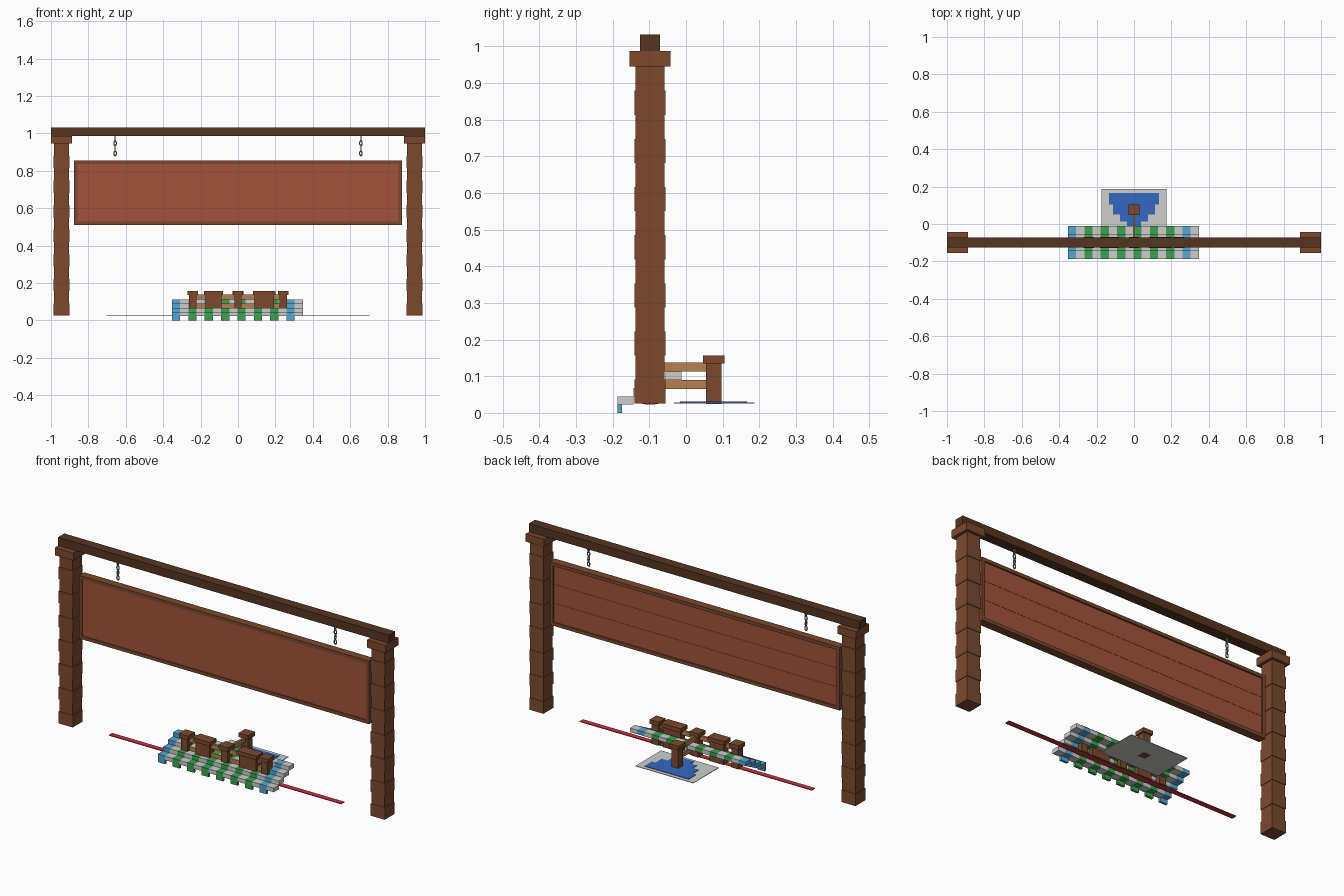
import bpy, bmesh
from mathutils import Matrix

if "Cube" in bpy.data.objects:
    bpy.data.objects.remove(bpy.data.objects["Cube"], do_unlink=True)


def material(name, rgb):
    lin = [(c / 255 / 12.92 if c < 11 else ((c / 255 + 0.055) / 1.055) ** 2.4) for c in rgb]
    m = bpy.data.materials.new(name)
    m.use_nodes = True
    m.diffuse_color = (*lin, 1)
    m.node_tree.nodes["Principled BSDF"].inputs["Base Color"].default_value = (*lin, 1)
    return m


BROWN = material("brown wood", (124, 73, 47))
DARK = material("dark brown wood", (86, 53, 33))
SIGN = material("red brown board", (162, 84, 60))
RAIL = material("tan wood", (182, 128, 80))
RED = material("red ribbon", (208, 48, 66))
GREY = material("light grey", (205, 205, 203))
GREEN = material("green", (62, 160, 84))
SKY = material("light blue", (88, 166, 208))
BLUE = material("deep blue", (52, 104, 192))
CHAIN = material("steel grey", (128, 132, 140))


def boxes(name, items):
    """One object from (x range, y range, z range, material) blocks."""
    bm = bmesh.new()
    mats = []
    for xr, yr, zr, mat in items:
        if mat not in mats:
            mats.append(mat)
        centre = [(r[0] + r[1]) / 2 for r in (xr, yr, zr)]
        size = [r[1] - r[0] for r in (xr, yr, zr)]
        before = set(bm.faces)
        bmesh.ops.create_cube(bm, size=1,
                              matrix=Matrix.Translation(centre) @ Matrix.Diagonal((*size, 1)))
        for f in set(bm.faces) - before:
            f.material_index = mats.index(mat)
    me = bpy.data.meshes.new(name)
    bm.to_mesh(me)
    bm.free()
    for m in mats:
        me.materials.append(m)
    ob = bpy.data.objects.new(name, me)
    bpy.context.collection.objects.link(ob)
    return ob


def around(c, half):
    return (c - half, c + half)


GY = -0.098          # depth of the gate line
BASE = 0.025

# Gate posts of stacked blocks, with caps
SEGMENTS = 14
step = 0.92 / SEGMENTS
for side, x in (("right", -0.943), ("left", 0.943)):
    blocks = []
    for i in range(SEGMENTS):
        half = 0.0425 if i % 2 == 0 else 0.04
        z = BASE + i * step
        blocks.append((around(x, half), around(GY, half), (z, z + step), BROWN))
    boxes(side + "_gate_post", blocks)
    boxes(side + "_post_cap", [(around(x, 0.056), around(GY, 0.056), (0.945, 0.987), BROWN)])

boxes("top_beam", [((-1, 1), around(GY, 0.027), (0.987, 1.032), DARK)])

# Hanging board: frame, three planks and a front panel
X, Z0, Z1, T = 0.876, 0.51, 0.855, 0.018
depth = around(GY, 0.022)
boxes("board_frame", [
    ((-X, X), depth, (Z0, Z0 + T), BROWN),
    ((-X, X), depth, (Z1 - T, Z1), BROWN),
    ((-X, -X + T), depth, (Z0 + T, Z1 - T), BROWN),
    ((X - T, X), depth, (Z0 + T, Z1 - T), BROWN)])
plank = (Z1 - Z0 - 2 * T) / 3
boxes("board_planks", [
    ((-X + T, X - T), (GY - 0.012, GY + 0.014),
     (Z0 + T + i * plank, Z0 + T + (i + 1) * plank - 0.001), SIGN) for i in range(3)])
boxes("board_front_panel", [((-X + T, X - T), (GY - 0.017, GY - 0.012), (Z0 + T, Z1 - T), SIGN)])

# Chains of alternating links
for side, x in (("right", -0.657), ("left", 0.657)):
    for i in range(4):
        bpy.ops.mesh.primitive_torus_add(
            major_segments=10, minor_segments=6, major_radius=0.009, minor_radius=0.0035,
            location=(x, GY, 0.893 + i * 0.027), rotation=(1.5708, 0, 1.5708 * (i % 2)))
        link = bpy.context.object
        link.scale = (0.8, 1.3, 1)
        link.name = f"{side}_chain_link_{i + 1}"
        link.data.materials.append(CHAIN)

# Ribbon on the ground
boxes("ground_ribbon", [((-0.702, 0.702), around(GY, 0.014), (BASE - 0.002, BASE + 0.002), RED)])

# Striped stepped awning with hanging tabs
W, D, H = 0.04375, 0.04375, 0.0225
X0, Y0 = -0.353, -0.187


def stripe(i):
    if i in (0, 14):
        return SKY
    return GREEN if i % 2 == 0 else GREY


for r in range(4):
    y, z = Y0 + r * D, 0.0225 + r * H
    boxes(f"awning_row_{r + 1}", [
        ((X0 + i * W, X0 + (i + 1) * W), (y, y + D), (z, z + H), stripe(i)) for i in range(16)])
boxes("awning_tabs", [
    ((X0 + i * W, X0 + (i + 1) * W), (Y0, Y0 + 0.013), (0, 0.0225), stripe(i))
    for i in range(0, 16, 2)])


# Fence posts with caps
def fence_post(name, x, y, half):
    boxes(name, [
        (around(x, half), around(y, 0.021), (BASE - 0.001, 0.135), BROWN),
        (around(x, half + 0.008), around(y, 0.029), (0.135, 0.157), BROWN)])


for n, (x, half) in enumerate([(-0.241, 0.02), (-0.131, 0.042), (0, 0.02),
                               (0.14, 0.052), (0.241, 0.02)]):
    fence_post(f"fence_post_{n + 1}", x, GY, half)
fence_post("back_fence_post", 0, 0.076, 0.021)

# Rails, along the fence and back to the rear post
for level, z in (("lower", 0.065), ("upper", 0.113)):
    zr = (z, z + 0.025)
    boxes(level + "_fence_rail", [((-0.241, 0.241), around(GY, 0.006), zr, RAIL)])
    boxes(level + "_back_rail", [(around(0, 0.006), (GY, 0.076), zr, RAIL)])

# Floor plate with stepped blue pattern
boxes("floor_plate", [((-0.175, 0.174), (-0.033, 0.187), (BASE, 0.028), GREY)])
boxes("floor_pattern", [
    (around(0, half), yr, (0.028, 0.031), BLUE) for half, yr in (
        (0.133, (0.104, 0.167)), (0.112, (0.05, 0.104)),
        (0.075, (0.013, 0.05)), (0.037, (-0.017, 0.013)))])
